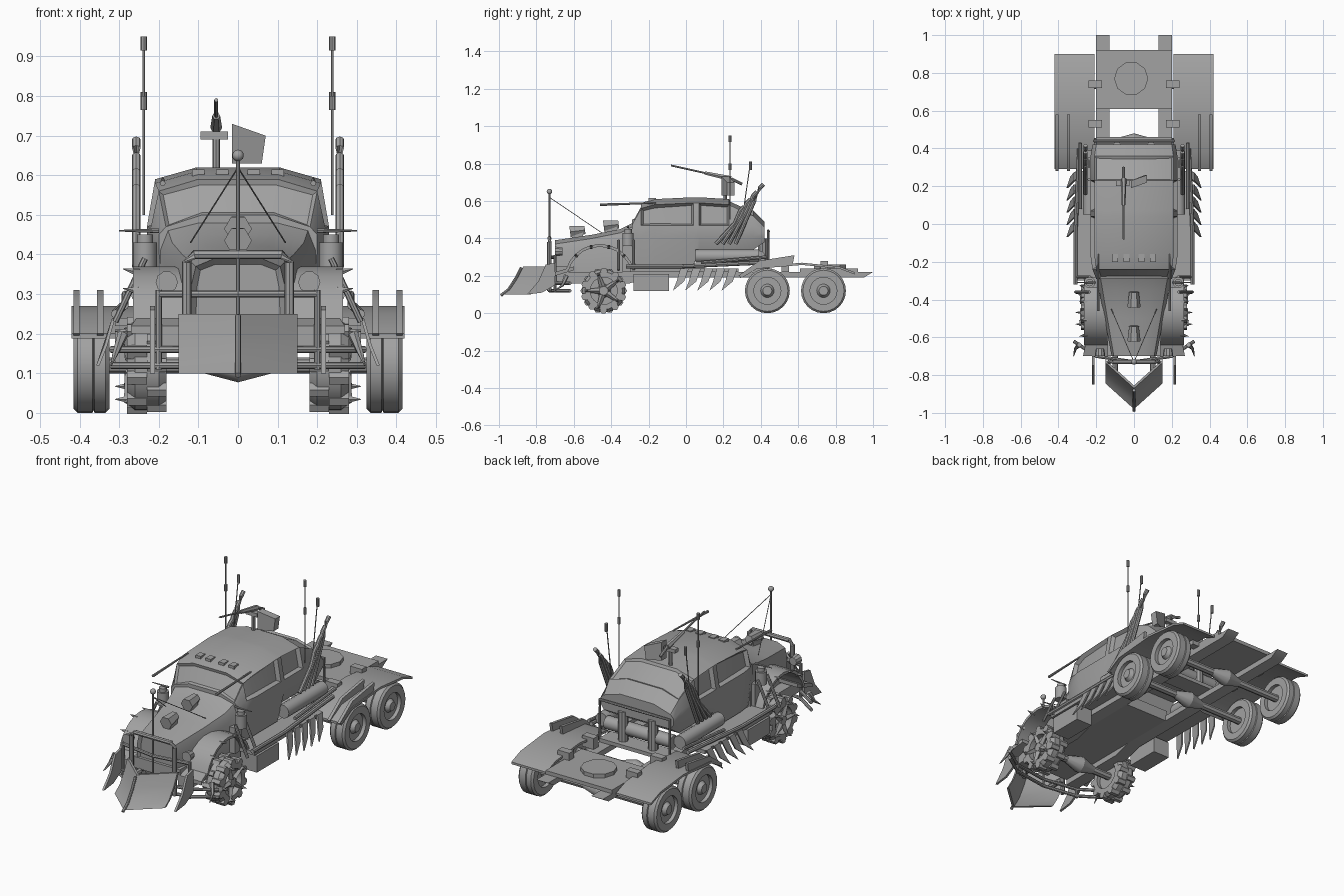
import bpy, bmesh, math
from mathutils import Vector, Matrix

default_cube = bpy.data.objects.get("Cube")
if default_cube:
    bpy.data.objects.remove(default_cube, do_unlink=True)

# One bare-metal colour for the whole truck
colour = (.36, .36, .36, 1)
metal = bpy.data.materials.new("bare_metal_grey")
metal.use_nodes = True
metal.diffuse_color = colour
metal.node_tree.nodes["Principled BSDF"].inputs["Base Color"].default_value = colour

# Main measurements and the shared workspace that finish() empties
front_axle, rear_axles = -.44, (.435, .735)
hub_height = tyre_radius = .12
nose, deck_z = -.7, .22
bumper_y = nose - .03
bm = bmesh.new()

def finish(name, mirror=False):
    """Turn the workspace into an object, optionally with a copy on the other side."""
    if mirror:
        copy = bmesh.ops.duplicate(bm, geom=bm.verts[:] + bm.edges[:] + bm.faces[:])
        verts = [item for item in copy["geom"] if isinstance(item, bmesh.types.BMVert)]
        bmesh.ops.scale(bm, vec=(-1, 1, 1), verts=verts)
    bmesh.ops.recalc_face_normals(bm, faces=bm.faces[:])
    mesh = bpy.data.meshes.new(name)
    bm.to_mesh(mesh)
    bm.clear()
    mesh.materials.append(metal)
    mesh.shade_smooth()
    mesh.set_sharp_from_angle(angle=math.radians(35))
    bpy.context.collection.objects.link(bpy.data.objects.new(name, mesh))

def loft(rings):
    """Skin a row of equal closed rings; returns faces[section][edge], caps last."""
    rows = [[bm.verts.new(point) for point in ring] for ring in rings]
    count = len(rows[0])
    faces = [[bm.faces.new((a[j], a[(j + 1) % count], b[(j + 1) % count], b[j]))
              for j in range(count)] for a, b in zip(rows, rows[1:])]
    faces.append([bm.faces.new(rows[0][::-1]), bm.faces.new(rows[-1])])
    bmesh.ops.recalc_face_normals(bm, faces=bm.faces[:])
    return faces

def box(x, y, z):
    """Box from three (low, high) ranges."""
    size = [high - low for low, high in (x, y, z)]
    middle = [(high + low) / 2 for low, high in (x, y, z)]
    place = Matrix.Translation(middle) @ Matrix.Diagonal((*size, 1))
    bmesh.ops.create_cube(bm, size=1, matrix=place)

def rod(*points, radius, tip=None, sides=8):
    """Round bar through points, tapering to the tip radius if given."""
    points = [Vector(point) for point in points]
    last = len(points) - 1
    tip = radius if tip is None else tip
    rings = []
    for i, point in enumerate(points):
        along = (points[min(i + 1, last)] - points[max(i - 1, 0)]).normalized()
        guide = Vector((0, 1, 0)) if abs(along.z) > .9 else Vector((0, 0, 1))
        side = along.cross(guide).normalized()
        up = along.cross(side)
        r = radius + (tip - radius) * i / last
        angles = [math.tau * k / sides for k in range(sides)]
        rings.append([point + r * (math.cos(a) * side + math.sin(a) * up) for a in angles])
    loft(rings)

def prism(profile, x0, x1):
    """Extrude a (y, z) outline across x."""
    loft([[(x, y, z) for y, z in profile] for x in (x0, x1)])

def polar(x, y, z, r, angle):
    """Point at a radius and angle round an axle line."""
    return (x, y + r * math.cos(angle), z + r * math.sin(angle))

def wheel(profile, y, sides=24):
    """Turn an (x, radius) profile round an axle."""
    loft([[polar(x, y, hub_height, r, math.tau * k / sides) for k in range(sides)]
          for x, r in profile])

def body_ring(y, half):
    """Closed ring from the bottom-to-top points of one side."""
    return [(x, y, z) for x, z in half] + [(-x, y, z) for x, z in reversed(half)]

def cab_ring(y, top, wide):
    floor = .25 if y < .05 else .34 + max(0, y - .38)
    shoulder = top - .03
    narrow = wide * .91
    return body_ring(y, [(narrow, floor), (wide, .41), (wide, min(.47, shoulder - .02)),
                         (narrow, shoulder), (narrow / 2, top)])

def hood_ring(y, top):
    wide = .2 + (y + .27) * .19
    return body_ring(y, [(wide, .2), (wide, top - .07), (wide * .9, top - .02), (wide / 2, top)])

# Cab: bulging sides, domed roof, sloping back, recessed windows
cab = [(-.29, .5, .2), (-.24, .59, .22), (-.17, .61, .23), (.04, .62, .23),
       (.07, .62, .23), (.23, .61, .23), (.36, .55, .23), (.42, .49, .22)]
faces = loft([cab_ring(*section) for section in cab])
for edge in (2, 6):
    for pane in ([faces[1][edge], faces[2][edge]], [faces[4][edge]]):
        bmesh.ops.inset_region(bm, faces=pane, thickness=.014, depth=-.02)
for section in (0, 5):
    bmesh.ops.inset_region(bm, faces=faces[section][3:6], thickness=.012, depth=-.01)
finish("cab")

# Hood tapering to a recessed grille, with two intakes
faces = loft([hood_ring(*s) for s in ((nose, .39), (-.5, .42), (-.35, .45), (-.27, .49))])
bmesh.ops.inset_region(bm, faces=[faces[-1][0]], thickness=.015, depth=-.015)
finish("hood")
for y, z in ((-.58, .4), (-.4, .43)):
    lid = z + .035
    box(x=(-.02, .02), y=(y - .03, y + .03), z=(z, lid))
    rod((0, y - .04, lid), (0, y + .04, lid + .01), radius=.035, tip=.025, sides=6)
finish("hood_intakes")

# Underbody frame, deck and coupling disc
prism([(nose, .16), (-.3, .16), (-.2, .19), (.95, .19), (1, deck_z), (nose, deck_z)], .13, .2)
finish("chassis_rails", mirror=True)
for y in ((.61, .92), (.36, .46)):
    box(x=(-.2, .2), y=y, z=(deck_z, deck_z + .02))
box(x=(-.14, .14), y=(nose, .1), z=(.19, .25))
finish("deck_and_floor")
rod((-.015, .77, deck_z), (-.015, .77, deck_z + .04), radius=.09, sides=10)
finish("coupling_disc")

# Axles with tapered differentials
for y in (front_axle, *rear_axles):
    rod((0, y, hub_height), (.2 if y < 0 else .35, y, hub_height), radius=.02)
    rod((0, y, hub_height), (.09, y, hub_height), radius=.045, tip=.02, sides=10)
finish("axles", mirror=True)

# Rear wheels: grooved twin tyres, dished on both sides
inner, groove, outer = .325, .365, .415
rim, dish = tyre_radius * .6, .02
tyre = [(inner + dish, rim / 2), (inner + dish, rim), (inner, rim), (inner, .11),
        (inner + .01, tyre_radius), (groove - .003, tyre_radius), (groove, .113),
        (groove + .003, tyre_radius), (outer - .01, tyre_radius), (outer, .11), (outer, rim),
        (outer - dish, rim), (outer - dish, rim / 2), (outer, rim / 3)]
for y in rear_axles:
    wheel(tyre, y)
finish("rear_wheels", mirror=True)

# Front wheels: chunky lugs and a star of spikes on the hub
inner, outer, tread, lugs = .18, .28, .115, 10
hub = (front_axle, hub_height)
wheel([(inner + dish, rim / 2), (inner + dish, rim), (inner, rim), (inner, .1), (inner + .02, tread),
       (outer - .02, tread), (outer, .1), (outer, rim), (outer - .03, rim),
       (outer - .03, rim / 2), (outer, rim / 3)], front_axle)
for k in range(lugs):
    angle = math.tau * k / lugs
    for x, turn in ((inner, 0), (inner + .05, .3)):
        rod(polar(x, *hub, tread - .01, angle + turn),
            polar(x + .05, *hub, tread - .01, angle + turn), radius=.02, sides=6)
    if k % 2:
        rod(polar(outer - .01, *hub, rim / 3, angle), polar(outer, *hub, .1, angle),
            radius=.016, tip=.008, sides=4)
        rod(polar(outer, *hub, .09, angle), polar(outer + .03, *hub, .09, angle),
            radius=.009, tip=.001, sides=5)
finish("front_wheels", mirror=True)

# Front fenders: arches with studs, flared front corners
arch = (-.46, .18)
arch_r = .19
angles = [math.radians(degrees) for degrees in range(15, 166, 15)]
outside = [polar(0, *arch, arch_r, a)[1:] for a in angles]
inside = [polar(0, *arch, arch_r - .015, a)[1:] for a in reversed(angles)]
prism(outside + inside, .14, .265)
for a in angles[2:-2:2]:
    rod(polar(.25, *arch, arch_r - .01, a), polar(.29, *arch, arch_r, a),
        radius=.012, tip=.001, sides=6)
loft([[(.12, nose, z), (.27, nose, z), (.25, nose + .1, z + .03), (.12, nose + .1, z + .03)]
      for z in (.2, deck_z)])
box(x=(.13, .22), y=(-.34, -.28), z=(.22, .36))
finish("front_fenders", mirror=True)

# Rear fenders: bent plates with raised front ribs and brackets
bend = [(.29, .2), (.38, .25), (.62, .27), (.82, .25), (.9, .22)]
prism(bend + [(y, z - .012) for y, z in reversed(bend)], .21, .42)
for x in (.34, .4):
    prism([(.28, .2), (.39, .28), (.58, .31), (.57, .26), (.4, .25), (.3, .19)], x, x + .016)
for y in (.53, .74):
    box(x=(.17, .24), y=(y - .02, y + .02), z=(deck_z, .28))
finish("rear_fenders", mirror=True)

# V plough with a curved blade and a centre spine
blade = [(0, .1), (.04, .13), (.08, .19), (.11, .25)]
back = [(y + .015, z) for y, z in reversed(blade)]
tip_y = -.98
loft([[(x, tip_y + abs(x) * .9 + y, z) for y, z in blade + back] for x in (-.15, 0, .15)])
rod(*[(0, tip_y - .01 + y, z - .005) for y, z in blade], radius=.008)
for x in (-.1, .1):
    rod((x, -.79, .18), (x, nose, .18), radius=.015)
finish("plough")

# Bumper bars, flat fangs, bull bar and headlights
for z in (.12, .16):
    rod((0, bumper_y, z), (.2, nose, z), (.32, nose + .08, z), radius=.009)
rod((0, bumper_y, .3), (.2, nose, .3), radius=.009)
rod((0, bumper_y, .4), (.11, bumper_y, .4), (.13, bumper_y, .38), (.13, bumper_y, .12), radius=.012)
rod((.2, nose, .11), (.2, nose, .31), radius=.008)
prism([(nose, .27), (-.75, .26), (-.79, .17), (-.85, .1), (-.77, .11), (nose, .15)], .21, .222)
rod((.29, -.64, .2), (.31, -.66, .15), (.32, nose, .12), radius=.014, tip=.002, sides=6)
rod((.18, nose + .04, .33), (.18, nose, .33), radius=.022, tip=.028, sides=10)
finish("bumper", mirror=True)

# Mast, stay wires and roof lances
rod((0, bumper_y, .12), (0, bumper_y, .65), radius=.005)
ball = Matrix.Translation((0, bumper_y, .65))
bmesh.ops.create_icosphere(bm, subdivisions=2, radius=.015, matrix=ball)
finish("mast")
rod((0, bumper_y, .62), (.12, -.45, .43), radius=.002, sides=5)
rod((.19, -.46, .58), (.19, -.16, .59), radius=.007, tip=.004)
finish("wires_and_lances", mirror=True)

# Roof lights, and air cleaners with side spikes and struts
for x in (.04, .1):
    box(x=(x - .016, x + .016), y=(-.2, -.16), z=(.58, .615))
finish("roof_lights", mirror=True)
side, y = .235, -.31
rod((side, y, .36), (side, y, .43), radius=.03, sides=12)
rod((side, y, .43), (side, y, .45), radius=.02, sides=12)
rod((.2, y, .46), (.3, y, .46), radius=.006, tip=.002)
for shift in (-.05, .03):
    rod((.31, y + shift, .23), (side, y + shift, .39), radius=.008)
finish("air_cleaners", mirror=True)

# Exhaust stacks and antennas
side = .257
for k in range(4):
    y, top = .16 + k * .035, .57 + k * .04
    rod((side, y, .37), (side, y + .1, top - .09), (side, y + .13, top - .02),
        (side, y + .15, top), radius=.011)
finish("exhaust_stacks", mirror=True)
side = .238
for foot, lean, top in ((.235, 0, .95), (.3, .045, .81)):
    rod((side, foot, .5), (side, foot + lean, top), radius=.003, sides=6)
    for height in {top, .8}:
        rod((side, foot + lean, height - .035), (side, foot + lean, height), radius=.008)
finish("antennas", mirror=True)

# Roof gun with shield
x = -.055
rod((x, .21, .6), (x, .21, .71), radius=.01)
rod((x, -.08, .79), (x, .1, .75), radius=.005)
rod((x, .1, .75), (x, .24, .72), radius=.01, tip=.015, sides=6)
rod((x, .24, .72), (x, .3, .69), radius=.008)
box(x=(x - .04, x + .03), y=(.2, .23), z=(.69, .71))
finish("roof_gun")
loft([[(-.015, y, .63), (.06, y + .03, .63), (.07, y + .03, .7), (-.015, y, .73)] for y in (.19, .23)])
finish("gun_shield")

# Side gear: box, step, rails, tank and flat hanging blades
box(x=(.21, .31), y=(-.28, -.09), z=(.12, .21))
box(x=(.19, .31), y=(-.3, .28), z=(deck_z, deck_z + .02))
rod((.31, -.32, .25), (.31, -.04, .25), (.29, .4, .27), radius=.011)
rod((.235, .05, .305), (.235, .39, .305), radius=.036, sides=14)
rod((.285, .08, .27), (.285, .43, .3), radius=.009)
for k in range(5):
    y = -.03 + k * .065
    loft([[(x, y, .24), (x, y + .045, .24), (x + .02, y + .02, .17), (x + .04, y - .04, .12),
           (x + .02, y - .02, .17)] for x in (.31, .318)])
finish("side_gear", mirror=True)

# Frame posts and cross cylinder behind the cab
rod((.09, .41, deck_z), (.09, .41, .4), radius=.025, sides=10)
rod((.21, .44, deck_z), (.21, .44, .44), (0, .44, .44), radius=.008)
rod((.2, .39, .3), (0, .39, .3), radius=.035, sides=12)
finish("rear_frame", mirror=True)
bm.free()
